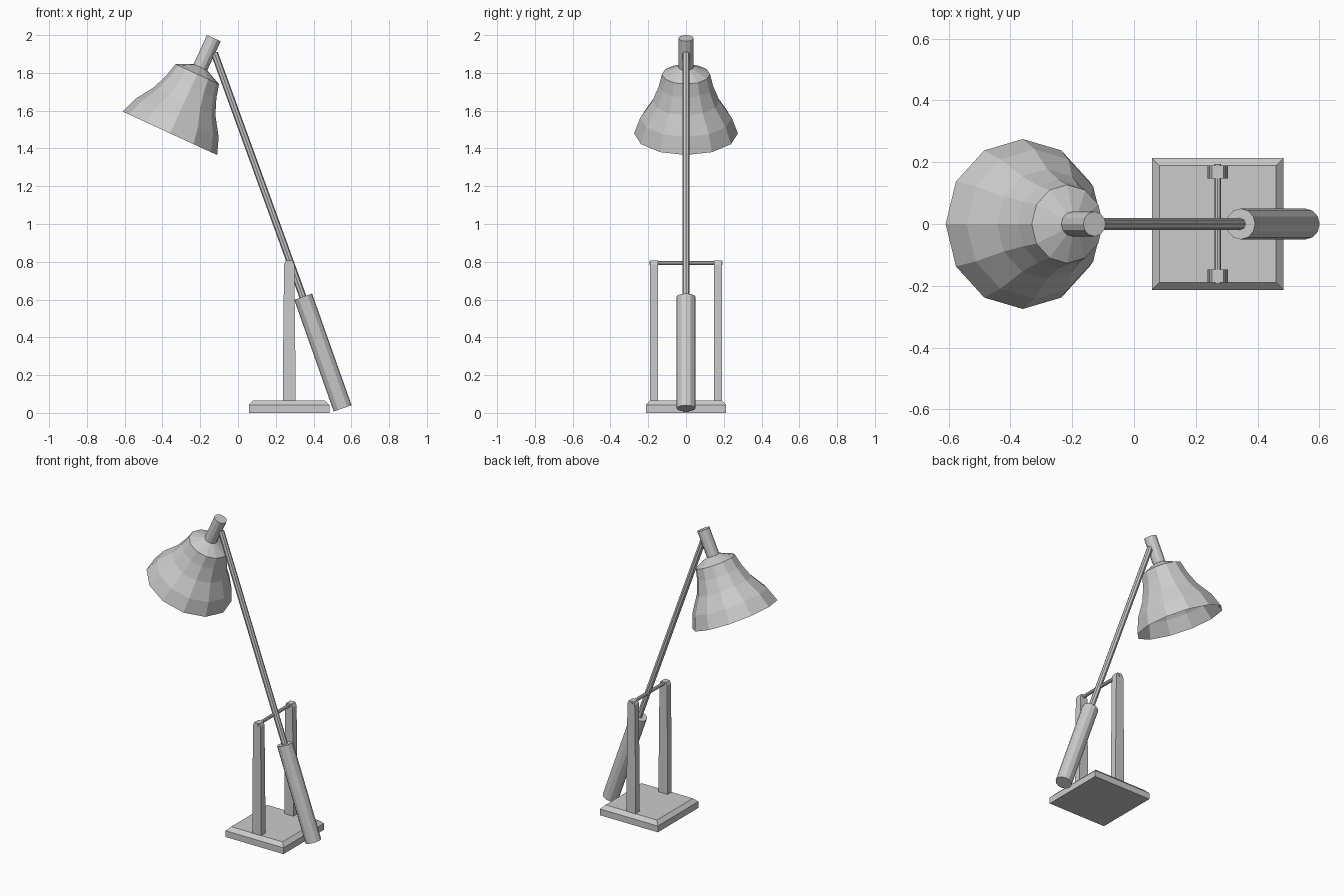
import bpy, bmesh
from mathutils import Vector, Matrix

if "Cube" in bpy.data.objects:
    bpy.data.objects.remove(bpy.data.objects["Cube"])


def make(name, bm):
    bmesh.ops.recalc_face_normals(bm, faces=bm.faces[:])
    me = bpy.data.meshes.new(name)
    bm.to_mesh(me)
    bm.free()
    ob = bpy.data.objects.new(name, me)
    bpy.context.collection.objects.link(ob)
    return ob


def rod(name, a, b, radius, sides):
    """Capped cylinder from point a to point b."""
    a, b = Vector(a), Vector(b)
    d = b - a
    bm = bmesh.new()
    m = Matrix.Translation((a + b) / 2) @ d.to_track_quat('Z', 'Y').to_matrix().to_4x4()
    bmesh.ops.create_cone(bm, cap_ends=True, segments=sides, radius1=radius,
                          radius2=radius, depth=d.length, matrix=m)
    return make(name, bm)


def lathe(name, profile, sides, origin, axis):
    """Revolve (radius, height) points around axis, leaving the ends open."""
    bm = bmesh.new()
    rings = []
    turn = Matrix.Translation(origin) @ Matrix.Rotation(Vector((0, 0, 1)).angle(axis), 4, 'Y')
    for r, h in profile:
        rings.append([bm.verts.new(turn @ (Matrix.Rotation(6.283185307 * i / sides, 3, 'Z')
                                           @ Vector((r, 0, h)))) for i in range(sides)])
    for lo, hi in zip(rings, rings[1:]):
        for i in range(sides):
            j = (i + 1) % sides
            bm.faces.new((lo[i], lo[j], hi[j], hi[i]))
    me = bpy.data.meshes.new(name)
    bm.to_mesh(me)
    bm.free()
    ob = bpy.data.objects.new(name, me)
    bpy.context.collection.objects.link(ob)
    return ob


def extrude_y(name, profile, y0, y1):
    """Extrude an x-z outline along y."""
    bm = bmesh.new()
    face = bm.faces.new([bm.verts.new((x, y0, z)) for x, z in profile])
    out = bmesh.ops.extrude_face_region(bm, geom=[face])
    bmesh.ops.translate(bm, vec=(0, y1 - y0, 0),
                        verts=[v for v in out['geom'] if isinstance(v, bmesh.types.BMVert)])
    return make(name, bm)


CX = 0.271  # centre of the stand

# Base plate with chamfered top
bm = bmesh.new()
rings = [[bm.verts.new((CX + sx * s, sy * s, z)) for sx, sy in ((-1, -1), (1, -1), (1, 1), (-1, 1))]
         for s, z in ((0.213, 0), (0.213, 0.042), (0.189, 0.066))]
for lo, hi in zip(rings, rings[1:]):
    for i in range(4):
        j = (i + 1) % 4
        bm.faces.new((lo[i], lo[j], hi[j], hi[i]))
bm.faces.new(rings[0])
bm.faces.new(rings[-1])
make("base", bm)

# Two tapered posts with clipped tops
half = [(0.033, 0.06), (0.033, 0.25), (0.027, 0.785), (0.018, 0.806)]
outline = [(CX + x, z) for x, z in half] + [(CX - x, z) for x, z in reversed(half)]
for side, s in (("front", -1), ("back", 1)):
    extrude_y(side + "_post", outline, s * 0.147, s * 0.19)

# Pivot bar between the posts
rod("pivot_bar", (CX, -0.194, 0.794), (CX, 0.194, 0.794), 0.011, 8)

# Tilted arm and its counterweight
rod("arm", (-0.125, 0, 1.905), (0.356, 0, 0.58), 0.019, 8)
rod("counterweight", (0.345, 0, 0.615), (0.554, 0, 0.024), 0.05, 12)

# Flared lampshade, open at the bottom, with a neck on top
rim = Vector((-0.36, 0, 1.48))
axis = Vector((0.418, 0, 0.908)).normalized()
lathe("lampshade", [(0.275, 0), (0.242, 0.09), (0.178, 0.188), (0.144, 0.275),
                    (0.127, 0.345), (0.038, 0.386)], 12, rim, axis)
rod("neck", rim + axis * 0.375, rim + axis * 0.555, 0.04, 12)
